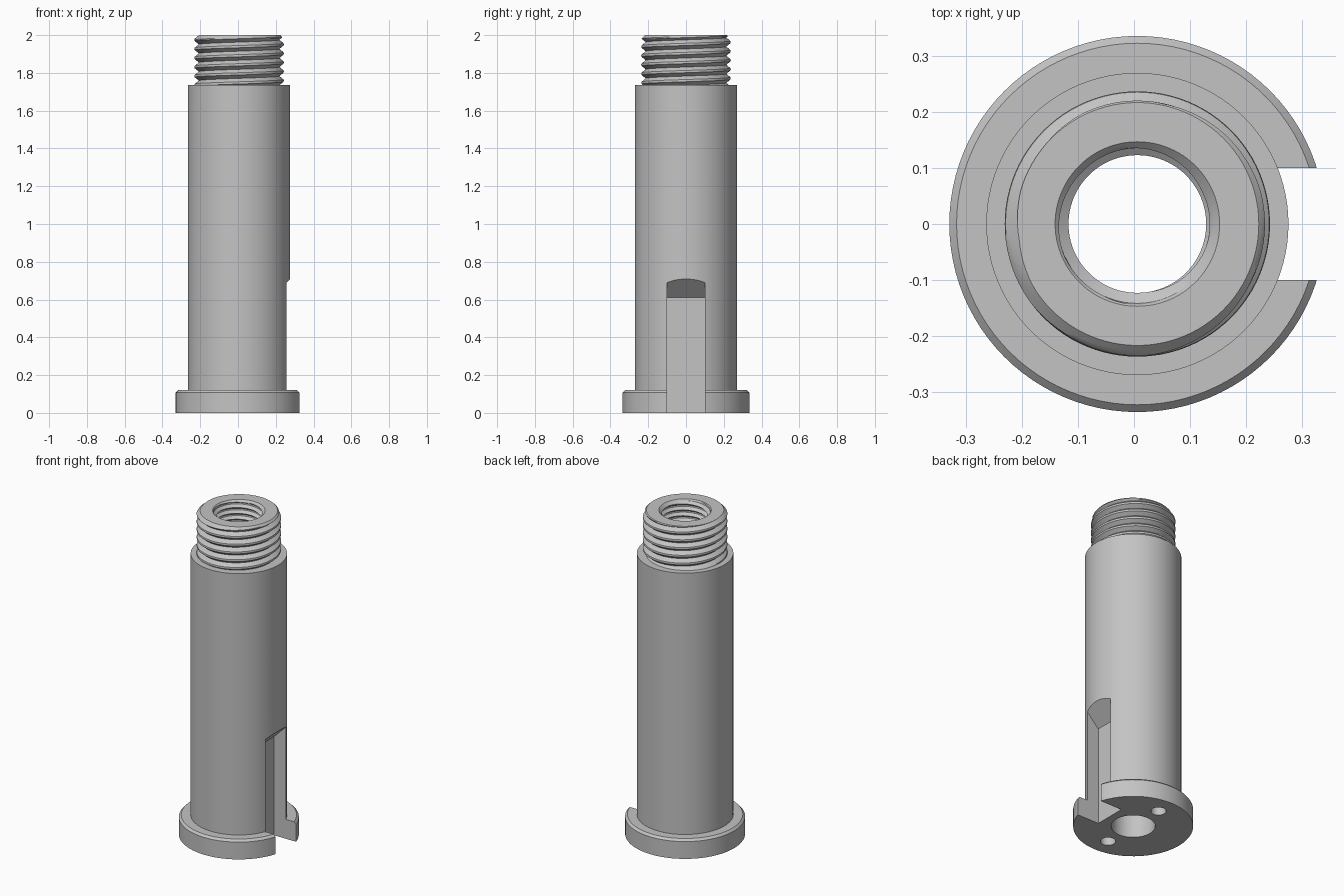
import bpy, bmesh
from math import sin, cos, pi, tau

cube = bpy.data.objects.get("Cube")
if cube:
    bpy.data.objects.remove(cube, do_unlink=True)

CX = 0.006          # axis of the sleeve
TOP = 2.0
SHOULDER = 1.735    # where the outer thread starts
SEGS = 96
STEPS = 8           # rows per thread turn

steel = bpy.data.materials.new("grey steel")
steel.use_nodes = True
grey = (0.55, 0.55, 0.55, 1)
steel.diffuse_color = grey
steel.node_tree.nodes["Principled BSDF"].inputs["Base Color"].default_value = grey


def make_object(name, bm):
    bmesh.ops.recalc_face_normals(bm, faces=bm.faces)
    mesh = bpy.data.meshes.new(name)
    bm.to_mesh(mesh)
    bm.free()
    mesh.materials.append(steel)
    ob = bpy.data.objects.new(name, mesh)
    bpy.context.collection.objects.link(ob)
    return ob


def thread(turn, z0, z1, pitch, low, high):
    """Radius and height points of a helical V thread at one angle (in turns)."""
    points = []
    rows = int((z1 - z0) / pitch + 2) * STEPS
    for k in range(-STEPS, rows):
        z = min(max(z0 + (k / STEPS + turn) * pitch, z0), z1)
        phase = ((z - z0) / pitch - turn) % 1
        wave = min(1, max(0, 1.25 - 2.5 * abs(phase - 0.5)))
        points.append((low + (high - low) * wave, z))
    return points


def section(turn):
    """Closed cross-section of the sleeve at one angle."""
    pts = [(0.123, 0), (0.336, 0), (0.336, 0.107), (0.323, 0.12),
           (0.27, 0.12), (0.27, SHOULDER)]
    # outer thread with chamfered end
    pts += [(min(r, 0.217 + TOP - z), z)
            for r, z in thread(turn, SHOULDER, TOP, 0.048, 0.213, 0.237)]
    # inner thread with countersunk mouth
    pts += [(max(r, 0.147 - (TOP - z)), z)
            for r, z in reversed(thread(turn, 1.66, TOP, 0.036, 0.123, 0.143))]
    return pts


# Flanged sleeve, swept around its axis
bm = bmesh.new()
columns = []
for i in range(SEGS + 1):
    a = tau * i / SEGS
    columns.append([bm.verts.new((CX + r * cos(a), r * sin(a), z))
                    for r, z in section(i / SEGS)])
for a, b in zip(columns, columns[1:]):
    for j in range(len(a)):
        k = (j + 1) % len(a)
        bm.faces.new((a[j], b[j], b[k], a[k]))
bmesh.ops.remove_doubles(bm, verts=bm.verts, dist=0.00005)
sleeve = make_object("threaded_sleeve", bm)

# Keyway cutter with a sloped upper end
bm = bmesh.new()
outline = [(0.177, -0.1), (0.577, -0.1), (0.577, 1.01), (0.177, 0.61)]
side = bm.faces.new([bm.verts.new((x, -0.1, z)) for x, z in outline])
ext = bmesh.ops.extrude_face_region(bm, geom=[side])
bmesh.ops.translate(bm, vec=(0, 0.2, 0),
                    verts=[v for v in ext["geom"] if isinstance(v, bmesh.types.BMVert)])
cutters = [make_object("keyway_cutter", bm)]

# Two blind pin holes in the underside
for y in (-0.22, 0.22):
    bm = bmesh.new()
    bmesh.ops.create_cone(bm, cap_ends=True, segments=32, radius1=0.043,
                          radius2=0.043, depth=0.2)
    bmesh.ops.translate(bm, vec=(CX, y, 0), verts=bm.verts)
    cutters.append(make_object("pin_hole_cutter", bm))

bpy.ops.object.select_all(action='DESELECT')
bpy.context.view_layer.objects.active = sleeve
sleeve.select_set(True)
for cutter in cutters:
    cutter.hide_render = True
    mod = sleeve.modifiers.new("cut", 'BOOLEAN')
    mod.operation = 'DIFFERENCE'
    mod.solver = 'EXACT'
    mod.object = cutter
    bpy.ops.object.modifier_apply(modifier=mod.name)
for cutter in cutters:
    bpy.data.objects.remove(cutter, do_unlink=True)

bpy.ops.object.shade_smooth_by_angle(angle=pi / 6)
